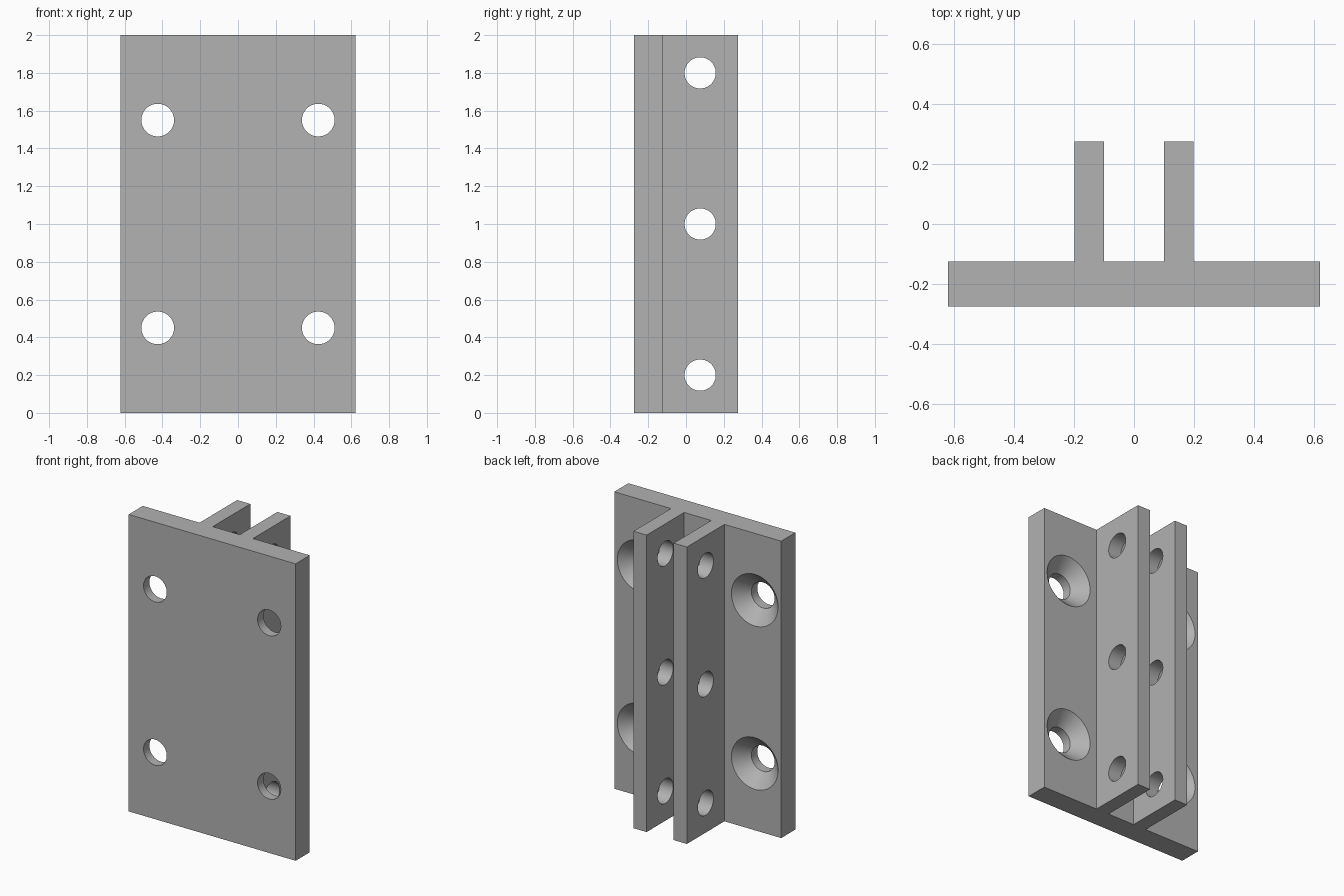
import bpy, bmesh, math
from mathutils import Matrix, Vector

if "Cube" in bpy.data.objects:
    bpy.data.objects.remove(bpy.data.objects["Cube"], do_unlink=True)

HALF_W, HEIGHT = 0.622, 2.0
FRONT, STEP, BACK = -0.275, -0.125, 0.275
RIB_IN, RIB_OUT = 0.101, 0.199

grey = bpy.data.materials.new("Plain grey")
grey.use_nodes = True
colour = (0.445, 0.445, 0.445, 1)
grey.diffuse_color = colour
grey.node_tree.nodes["Principled BSDF"].inputs["Base Color"].default_value = colour


def make_object(name, bm):
    bmesh.ops.recalc_face_normals(bm, faces=bm.faces)
    mesh = bpy.data.meshes.new(name)
    bm.to_mesh(mesh)
    bm.free()
    mesh.materials.append(grey)
    obj = bpy.data.objects.new(name, mesh)
    bpy.context.collection.objects.link(obj)
    return obj


def add_drill(bm, steps, matrix):
    """Closed turned solid along local z, from (height, radius) steps."""
    rings = []
    for z, radius in steps:
        rings.append(bmesh.ops.create_circle(
            bm, segments=64, radius=radius,
            matrix=matrix @ Matrix.Translation((0, 0, z)))["verts"])
    for a, b in zip(rings, rings[1:]):
        for i in range(len(a)):
            j = (i + 1) % len(a)
            bm.faces.new((a[i], a[j], b[j], b[i]))
    bm.faces.new(rings[0])
    bm.faces.new(rings[-1])


# Bracket: base plate with two ribs, extruded from a mirrored profile
half = [(RIB_IN, STEP), (RIB_IN, BACK), (RIB_OUT, BACK),
        (RIB_OUT, STEP), (HALF_W, STEP), (HALF_W, FRONT)]
profile = half + [(-x, y) for x, y in reversed(half)]
bm = bmesh.new()
base = bm.faces.new([bm.verts.new((x, y, 0)) for x, y in profile])
top = bmesh.ops.extrude_face_region(bm, geom=[base])["geom"]
bmesh.ops.translate(bm, vec=Vector((0, 0, HEIGHT)),
                    verts=[v for v in top if isinstance(v, bmesh.types.BMVert)])
bracket = make_object("double_rib_bracket", bm)

# Countersunk screw holes through the plate, wide end at the back
bm = bmesh.new()
along_y = Matrix.Rotation(-math.pi / 2, 4, "X")
screw_steps = [(FRONT - 0.05, 0.0865), (STEP - 0.0875, 0.0865), (STEP + 0.02, 0.194)]
for x in (-0.425, 0.425):
    for z in (0.45, 1.55):
        add_drill(bm, screw_steps, Matrix.Translation((x, 0, z)) @ along_y)
screw_cutter = make_object("screw_hole_cutter", bm)

# Pin holes through both ribs
bm = bmesh.new()
along_x = Matrix.Rotation(math.pi / 2, 4, "Y")
for z in (0.2, 1.0, 1.8):
    add_drill(bm, [(-0.3, 0.0825), (0.3, 0.0825)],
              Matrix.Translation((0, 0.075, z)) @ along_x)
pin_cutter = make_object("pin_hole_cutter", bm)

bpy.ops.object.select_all(action="DESELECT")
bracket.select_set(True)
bpy.context.view_layer.objects.active = bracket
for cutter in (screw_cutter, pin_cutter):
    mod = bracket.modifiers.new(cutter.name, "BOOLEAN")
    mod.operation = "DIFFERENCE"
    mod.solver = "EXACT"
    mod.object = cutter
    bpy.ops.object.modifier_apply(modifier=mod.name)
    bpy.data.objects.remove(cutter, do_unlink=True)
bpy.ops.object.shade_smooth_by_angle(angle=math.radians(30))
